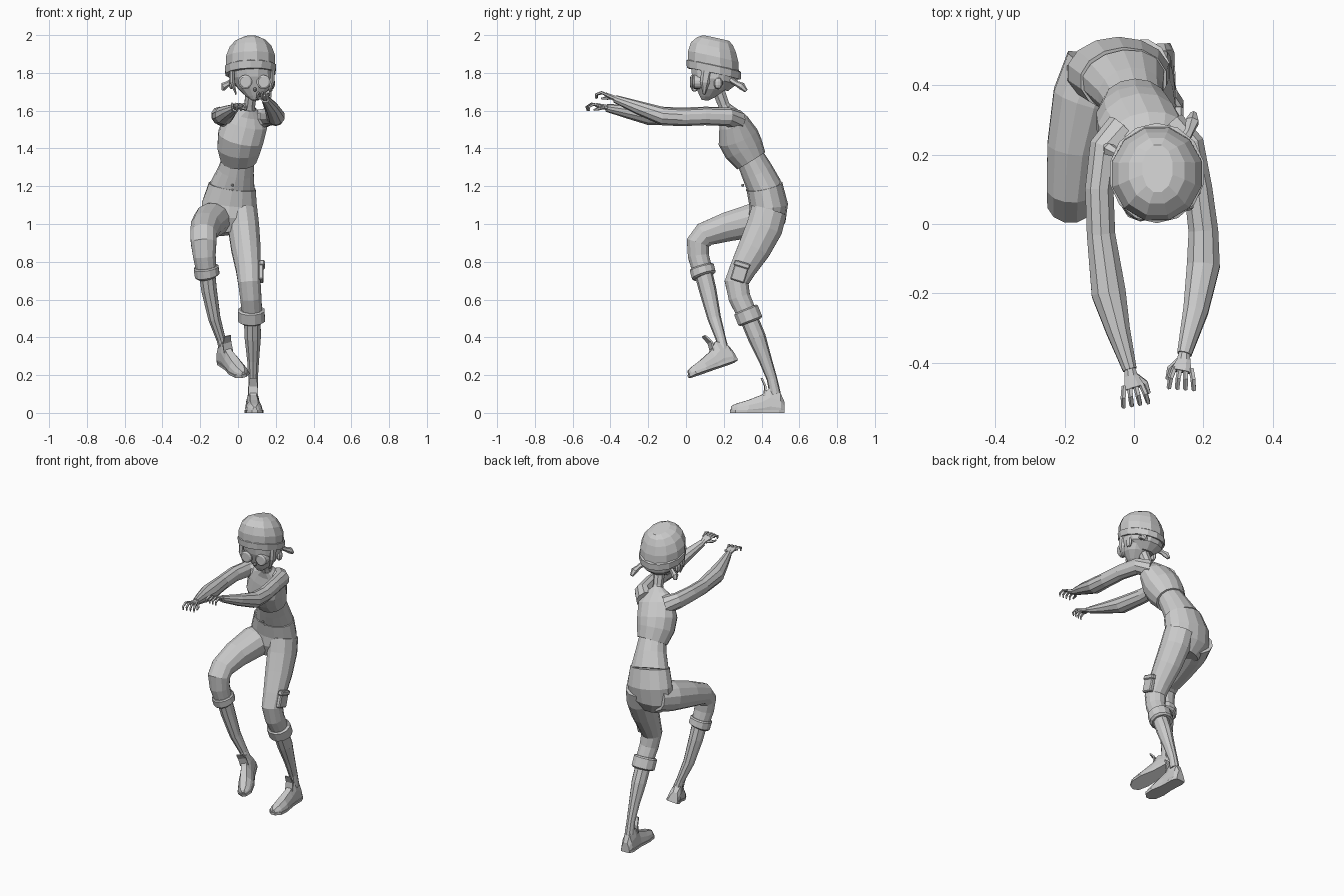
import bpy, bmesh, math
from mathutils import Vector as V, Matrix


def finish(name, bm):
    bmesh.ops.recalc_face_normals(bm, faces=bm.faces[:])
    me = bpy.data.meshes.new(name)
    bm.to_mesh(me)
    bm.free()
    ob = bpy.data.objects.new(name, me)
    bpy.context.collection.objects.link(ob)
    return ob


def skin(name, rings):
    """Bridge closed rings of points and cap both ends."""
    bm = bmesh.new()
    vs = [[bm.verts.new(p) for p in r] for r in rings]
    n = len(vs[0])
    for a, b in zip(vs, vs[1:]):
        for i in range(n):
            j = (i + 1) % n
            bm.faces.new((a[i], a[j], b[j], b[i]))
    bm.faces.new(vs[0])
    bm.faces.new(vs[-1])
    return finish(name, bm)


def tube(name, stations, n=10, axis=None):
    """Loft ellipses; each station is x, y, z, half width, half depth."""
    pts = [V(s[:3]) for s in stations]
    rings = []
    for k, s in enumerate(stations):
        t = V((0, 0, 0))
        if k > 0:
            t += (pts[k] - pts[k - 1]).normalized()
        if k < len(pts) - 1:
            t += (pts[k + 1] - pts[k]).normalized()
        t = V(axis).normalized() if axis else t.normalized()
        a = V((1, 0, 0))
        a = (a - t * a.dot(t)).normalized()
        b = t.cross(a)
        rings.append([pts[k] + a * s[3] * math.cos(w) + b * s[4] * math.sin(w)
                      for w in (2 * math.pi * (i + .5) / n for i in range(n))])
    return skin(name, rings)


def ball(name, loc, size, seg=10, rings=6):
    bm = bmesh.new()
    m = Matrix.Translation(loc) @ Matrix.Diagonal((*size, 1))
    bmesh.ops.create_uvsphere(bm, u_segments=seg, v_segments=rings, radius=1, matrix=m)
    return finish(name, bm)


def box(name, loc, size, tilt):
    bm = bmesh.new()
    m = Matrix.Translation(loc) @ Matrix.Rotation(tilt, 4, 'X') @ Matrix.Diagonal((*size, 1))
    bmesh.ops.create_cube(bm, size=1, matrix=m)
    bmesh.ops.bevel(bm, geom=bm.edges[:], offset=.006, segments=1, affect='EDGES')
    return finish(name, bm)


# Torso: cropped shirt, midriff and pelvis
tube("shirt", [(.06, .205, 1.615, .035, .035), (.05, .225, 1.585, .085, .05),
               (.04, .25, 1.54, .12, .08), (.015, .275, 1.46, .125, .11),
               (.005, .305, 1.40, .117, .107), (.003, .345, 1.335, .096, .087)], 14)
tube("midriff", [(.003, .34, 1.35, .085, .076), (-.01, .375, 1.28, .097, .085),
                 (-.03, .418, 1.19, .123, .093)], 14)
tube("trouser_seat", [(-.03, .415, 1.2, .128, .097), (-.045, .438, 1.1, .15, .102),
                      (-.05, .43, 1.02, .15, .097), (-.04, .42, .95, .09, .06)], 14)
for z in (1.18, 1.205):
    ball("belly_button", (-.03, .30 + (1.205 - z), z), (.008, .008, .008), 6, 4)

# Raised right leg
tube("right_trouser_leg", [(-.1, .46, 1.04, .10, .085), (-.14, .36, 1.02, .098, .092),
                           (-.17, .22, .985, .083, .08), (-.182, .10, .945, .072, .068),
                           (-.182, .063, .90, .07, .064), (-.178, .066, .83, .062, .058),
                           (-.167, .088, .75, .055, .055)], 12)
tube("right_cuff", [(-.170, .082, .775, .062, .062), (-.169, .084, .768, .068, .068),
                    (-.163, .094, .73, .068, .068), (-.161, .097, .722, .058, .058)], 12)
tube("right_shin", [(-.165, .09, .75, .046, .048), (-.153, .115, .65, .043, .046),
                    (-.125, .15, .5, .034, .036), (-.09, .185, .39, .025, .027),
                    (-.07, .2, .32, .028, .03)], 10)

# Standing left leg
tube("left_trouser_leg", [(.02, .44, 1.07, .085, .098), (.03, .415, .98, .085, .1),
                          (.042, .362, .87, .08, .09), (.055, .30, .76, .068, .072),
                          (.06, .268, .69, .062, .066), (.068, .283, .61, .058, .06),
                          (.075, .325, .52, .055, .055)], 12)
tube("left_cuff", [(.07, .315, .55, .062, .062), (.07, .318, .543, .073, .07),
                   (.072, .340, .488, .073, .07), (.072, .343, .48, .06, .06)], 12)
tube("left_shin", [(.075, .325, .52, .047, .048), (.078, .375, .4, .045, .048),
                   (.08, .42, .28, .033, .035), (.08, .455, .18, .026, .028),
                   (.08, .472, .1, .028, .03)], 10)
box("thigh_pocket", (.122, .285, .745), (.028, .078, .10), -.3)
box("pocket_flap", (.126, .296, .785), (.032, .088, .03), -.3)


# Shoes: flat soled loft from heel to toe, with an upright tongue
def shoe(side, heel, fwd, up):
    f = V(fwd).normalized()
    u = V(up)
    u = (u - f * u.dot(f)).normalized()
    s = f.cross(u)
    h0 = V(heel)
    prof = [(0, .028, .06), (.02, .038, .105), (.075, .036, .135), (.12, .038, .095),
            (.19, .046, .068), (.25, .042, .05), (.275, .025, .04), (.283, .012, .03)]
    shape = [(-.9, 0), (.9, 0), (1, .25), (.85, .6), (.45, 1), (-.45, 1), (-.85, .6), (-1, .25)]
    skin(side + "_shoe", [[h0 + f * d + s * w * a + u * h * b for a, b in shape]
                          for d, w, h in prof])
    sole = [(0, .03), (.03, .041), (.12, .039), (.2, .049), (.26, .042), (.287, .014)]
    skin(side + "_sole", [[h0 + f * d + s * w * a + u * b for a, b in
                           ((-1, 0), (1, 0), (1, .016), (-1, .016))] for d, w in sole])
    tongue = [(.10, .09, .026), (.095, .14, .024), (.115, .185, .018)]
    skin(side + "_shoe_tongue", [[h0 + f * (d + e) + u * z + s * w * a for a, e in
                                  ((-1, 0), (1, 0), (1, .01), (-1, .01))] for d, z, w in tongue])


shoe("left", (.075, .52, 0), (.05, -1, 0), (0, 0, 1))
shoe("right", (-.085, .265, .272), (.12, -.25, -.085), (-.17, -.2, .9))

# Arms reaching forward
tube("right_arm", [(-.03, .265, 1.55, .06, .055), (-.085, .215, 1.57, .048, .05),
                   (-.1, .1, 1.575, .043, .046), (-.095, -.03, 1.57, .043, .046),
                   (-.073, -.2, 1.575, .052, .05), (-.045, -.31, 1.595, .036, .036),
                   (-.012, -.42, 1.615, .021, .021)], 10)
tube("left_arm", [(.1, .27, 1.55, .06, .055), (.158, .22, 1.568, .05, .05),
                  (.185, .1, 1.57, .043, .047), (.2, -.02, 1.565, .045, .047),
                  (.2, -.12, 1.57, .05, .048), (.178, -.25, 1.615, .038, .036),
                  (.145, -.375, 1.662, .022, .021)], 10)


# Hands with spread, curled fingers
def hand(side, wrist, fwd, inner):
    w, f = V(wrist), V(fwd).normalized()
    s = (V((1, 0, 0)) - f * f.x).normalized()
    u = s.cross(f)
    if u.z < 0:
        u = -u

    def p(a, b, c, r, q=None):
        return (*(w + f * a + s * b + u * c), r, q or r)
    tube(side + "_palm", [p(-.015, 0, 0, .015), p(.02, 0, .004, .021, .014),
                          p(.055, .004 * inner, .008, .032, .012)], 8)
    for i in range(4):
        o = (i - 1.5) * .016
        tube(side + "_finger", [p(.045, o, .008, .008), p(.078, o * 1.35, .012, .008),
                                p(.102, o * 1.5, -.006, .007), p(.096, o * 1.45, -.026, .004)], 5)
    tube(side + "_thumb", [p(.02, .014 * inner, 0, .009), p(.045, .038 * inner, -.008, .009),
                           p(.075, .044 * inner, -.018, .005)], 5)


hand("right", (-.012, -.42, 1.615), (.17, -.97, .1), 1)
hand("left", (.145, -.375, 1.662), (-.08, -.95, .28), -1)

# Neck and head, turned slightly to the left
tube("neck", [(.055, .225, 1.58, .042, .04), (.062, .2, 1.63, .031, .032),
              (.072, .17, 1.71, .033, .036)], 8)
tube("face", [(.073, .145, 1.83, .118, .125), (.078, .14, 1.77, .113, .112),
              (.084, .128, 1.715, .085, .078), (.088, .112, 1.675, .045, .042),
              (.09, .1, 1.655, .018, .018)], 12, (0, .1, 1))
tilt = (-.03, .22, 1)
tube("back_hair", [(.068, .16, 1.82, .13, .128), (.068, .175, 1.76, .112, .098),
                   (.07, .175, 1.715, .06, .05)], 12, tilt)
tube("cap_band", [(.066, .147, 1.795, .128, .138), (.066, .147, 1.795, .136, .146),
                  (.066, .147, 1.835, .139, .148), (.066, .147, 1.84, .13, .14)], 14, tilt)
tube("cap", [(.066, .145, 1.83, .134, .143), (.066, .144, 1.885, .134, .141),
             (.066, .145, 1.935, .114, .126), (.066, .153, 1.968, .083, .1),
             (.068, .16, 1.984, .045, .072)], 12, tilt)

# Big eyes, nose, ears, side locks and pigtails
for x, y in ((.038, .045), (.135, .058)):
    tube("eye", [(x, y + .02, 1.752, .037, .037), (x, y - .016, 1.752, .037, .037),
                 (x, y - .022, 1.752, .028, .028)], 14, (.1, -1, 0))
ball("nose", (.09, .045, 1.712), (.01, .016, .012), 6, 4)
ball("right_ear", (-.035, .135, 1.745), (.014, .024, .032), 8, 5)
ball("left_ear", (.182, .17, 1.745), (.014, .024, .032), 8, 5)
for x, y, d in ((-.03, .09, .02), (.18, .11, -.015)):
    tube("side_lock", [(x, y, 1.81, .014, .03), (x, y - .01, 1.75, .014, .025),
                       (x + d, y - .015, 1.685, .004, .006)], 6)
tube("right_pigtail", [(-.02, .19, 1.765, .016, .02), (-.05, .205, 1.745, .014, .014),
                       (-.072, .215, 1.732, .02, .02), (-.08, .225, 1.71, .01, .01)], 6)
tube("left_pigtail", [(.14, .235, 1.765, .02, .016), (.158, .265, 1.745, .014, .014),
                      (.168, .295, 1.73, .021, .02), (.172, .318, 1.705, .01, .01)], 6)
